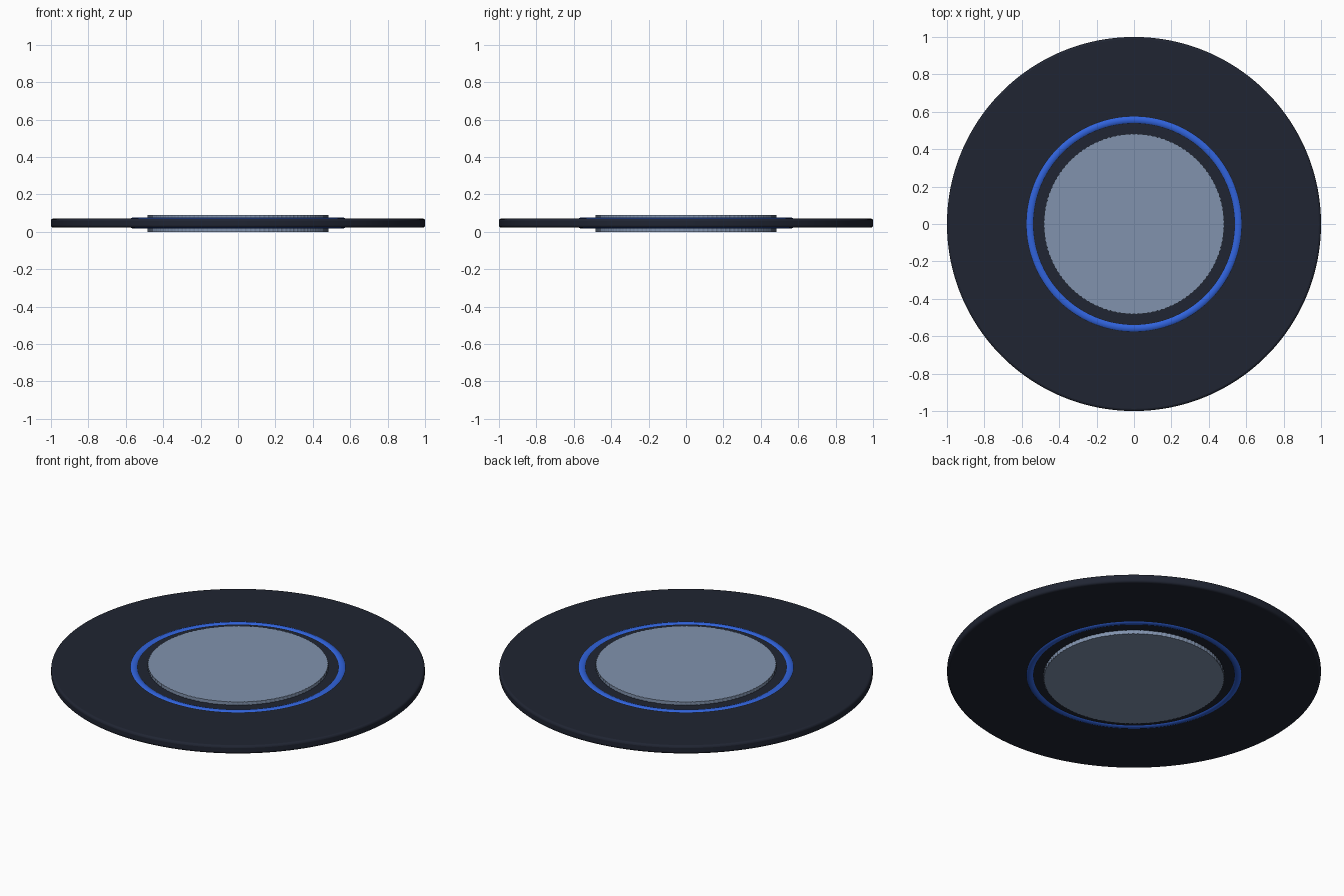
import bpy, bmesh
from math import cos, sin, pi

if "Cube" in bpy.data.objects:
    bpy.data.objects.remove(bpy.data.objects["Cube"])

MID = 0.045  # height of the mid plane


def finish(obj, name, color):
    obj.name = name
    mat = bpy.data.materials.new(name + "_colour")
    mat.diffuse_color = (*color, 1)
    mat.use_nodes = True
    mat.node_tree.nodes["Principled BSDF"].inputs["Base Color"].default_value = mat.diffuse_color
    obj.data.materials.append(mat)
    bpy.ops.object.select_all(action='DESELECT')
    obj.select_set(True)
    bpy.context.view_layer.objects.active = obj
    bpy.ops.object.shade_smooth_by_angle(angle=0.6)
    return obj


def bevel(obj, width, segments):
    mod = obj.modifiers.new("soft_edge", 'BEVEL')
    mod.width, mod.segments, mod.limit_method = width, segments, 'ANGLE'
    mod.angle_limit = 1.0


# Wide dark disc with a rounded rim
bpy.ops.mesh.primitive_cylinder_add(vertices=192, radius=1, depth=0.048,
                                    location=(0, 0, MID + 0.002))
disc = finish(bpy.context.object, "outer_disc", (0.014, 0.018, 0.032))
bevel(disc, 0.012, 3)

# Blue ring, half sunk into the disc on both sides
bpy.ops.mesh.primitive_torus_add(major_segments=192, minor_segments=24,
                                 major_radius=0.557, minor_radius=0.03,
                                 location=(0, 0, MID + 0.002))
finish(bpy.context.object, "accent_ring", (0.03, 0.125, 0.72))

# Central metal plate with a finely ridged edge
bm = bmesh.new()
n = 240
rim = []
for i in range(n):
    r = 0.484 if i % 2 else 0.480
    a = 2 * pi * i / n
    rim.append(bm.verts.new((r * cos(a), r * sin(a), 0)))
face = bm.faces.new(rim)
top = bmesh.ops.extrude_face_region(bm, geom=[face])
bmesh.ops.translate(bm, vec=(0, 0, 2 * MID),
                    verts=[v for v in top["geom"] if isinstance(v, bmesh.types.BMVert)])
bmesh.ops.recalc_face_normals(bm, faces=bm.faces)
mesh = bpy.data.meshes.new("centre_plate")
bm.to_mesh(mesh)
bm.free()
plate = bpy.data.objects.new("centre_plate", mesh)
bpy.context.collection.objects.link(plate)
finish(plate, "centre_plate", (0.22, 0.29, 0.42))
